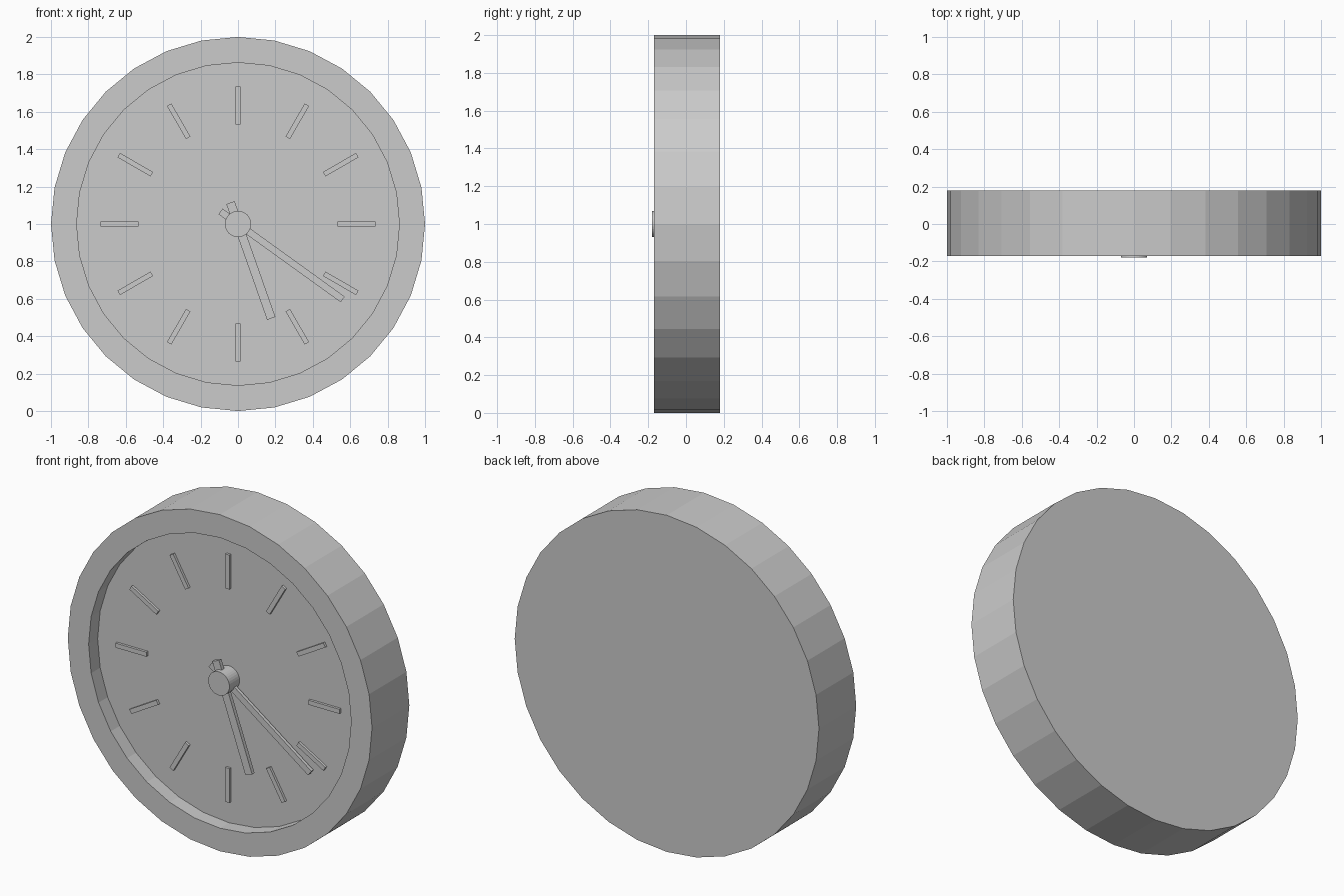
import bpy
import bmesh
import math
from mathutils import Matrix, Vector

if "Cube" in bpy.data.objects:
    bpy.data.objects.remove(bpy.data.objects["Cube"], do_unlink=True)

SIDES = 32
CENTRE = Vector((0, 0, 1))

grey = bpy.data.materials.new("light_grey")
grey.use_nodes = True
colour = (0.6, 0.6, 0.6, 1)
grey.diffuse_color = colour
grey.node_tree.nodes["Principled BSDF"].inputs["Base Color"].default_value = colour


def finish(name, bm):
    bmesh.ops.recalc_face_normals(bm, faces=bm.faces)
    mesh = bpy.data.meshes.new(name)
    bm.to_mesh(mesh)
    bm.free()
    mesh.materials.append(grey)
    obj = bpy.data.objects.new(name, mesh)
    obj.location = CENTRE
    bpy.context.collection.objects.link(obj)
    return obj


def turned(name, profile):
    """Closed round part: rings of (radius, y), capped at both ends."""
    bm = bmesh.new()
    rings = []
    for radius, y in profile:
        angles = [math.tau * i / SIDES for i in range(SIDES)]
        rings.append([bm.verts.new((radius * math.sin(a), y, radius * math.cos(a)))
                      for a in angles])
    for a, b in zip(rings, rings[1:]):
        for i in range(SIDES):
            j = (i + 1) % SIDES
            bm.faces.new((a[i], a[j], b[j], b[i]))
    bm.faces.new(rings[0])
    bm.faces.new(rings[-1])
    return finish(name, bm)


def bar(name, angle, inner, outer, width, front, back):
    """Thin box along a clock direction, angle clockwise from twelve."""
    bm = bmesh.new()
    bmesh.ops.create_cube(bm, size=1)
    bmesh.ops.scale(bm, vec=(width, back - front, outer - inner), verts=bm.verts)
    bmesh.ops.translate(bm, vec=(0, (front + back) / 2, (inner + outer) / 2), verts=bm.verts)
    bmesh.ops.rotate(bm, matrix=Matrix.Rotation(angle, 3, "Y"), verts=bm.verts)
    return finish(name, bm)


# Case with recessed dial and flat back
FLOOR = -0.085
turned("case", [(1, 0.18), (1, -0.17), (0.863, -0.17), (0.863, FLOOR)])

# Hour markers
for hour in range(12):
    bar(f"hour_marker_{hour or 12}", math.tau * hour / 12,
        0.532, 0.736, 0.027, FLOOR - 0.015, FLOOR + 0.005)

# Hands, each with a short tail past the hub
bar("minute_hand", math.atan2(0.558, -0.402), -0.115, 0.69, 0.037, -0.127, -0.107)
bar("hour_hand", math.atan2(0.178, -0.505), -0.121, 0.535, 0.047, -0.153, -0.130)

# Central hub
turned("hub", [(0.07, FLOOR + 0.005), (0.07, -0.18)])
